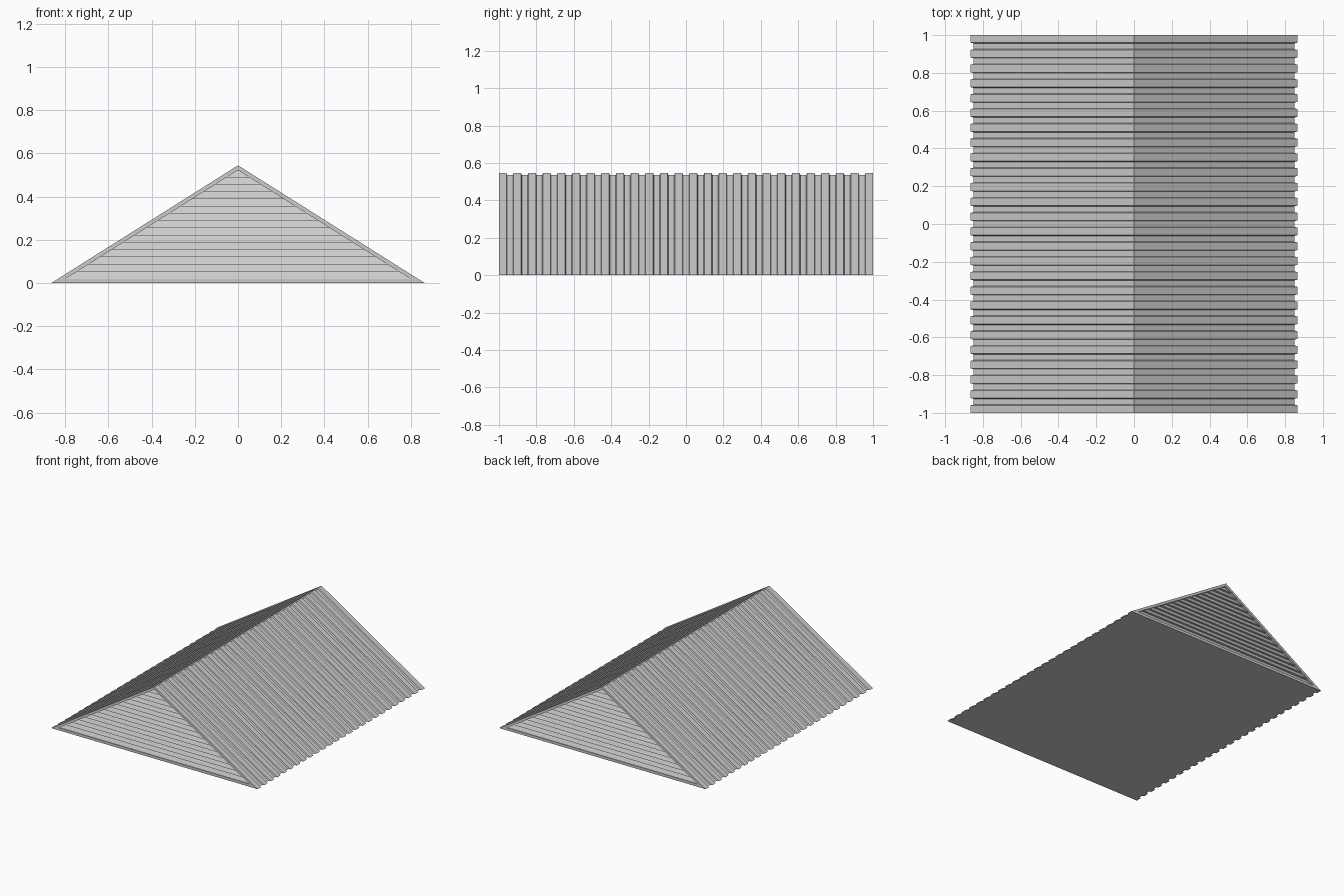
import bpy

if "Cube" in bpy.data.objects:
    bpy.data.objects.remove(bpy.data.objects["Cube"])

W, H, L = 0.865, 0.545, 1.0      # half width, height, half length
SLOPE = H / W
RIBS, RIB_W, DEPTH, BEVEL = 26, 0.04, 0.01, 0.004
SKIN, BASE = 0.022, 0.02         # roof thickness measured vertically, sill height
BOARDS = 15


def make_object(name, verts, faces):
    mesh = bpy.data.meshes.new(name)
    mesh.from_pydata(verts, [], faces)
    mesh.update()
    ob = bpy.data.objects.new(name, mesh)
    bpy.context.collection.objects.link(ob)
    bpy.context.view_layer.objects.active = ob
    bpy.ops.object.mode_set(mode='EDIT')
    bpy.ops.mesh.select_all(action='SELECT')
    bpy.ops.mesh.normals_make_consistent(inside=False)
    bpy.ops.object.mode_set(mode='OBJECT')
    return ob


def half_width(z, top):
    return max((top - z) / SLOPE, 0.0005)


# Ribbed roof: triangular tube whose outer skin steps in and out along its length
pitch = (2 * L - RIB_W) / (RIBS - 1)
profile = []
for i in range(RIBS):
    a = -L + i * pitch
    profile += [(a, 0), (a + RIB_W, 0)]
    if i < RIBS - 1:
        profile += [(a + RIB_W + BEVEL, DEPTH), (a + pitch - BEVEL, DEPTH)]

inner_top = H - SKIN
wi = half_width(BASE, inner_top)
verts, faces = [], []
for y, d in profile:
    wo = half_width(0, H - d)
    verts += [(-wo, y, 0), (0, y, H - d), (wo, y, 0),
              (-wi, y, BASE), (0, y, inner_top), (wi, y, BASE)]
for s in range(len(profile) - 1):
    a, b = s * 6, s * 6 + 6
    for o in (0, 3):
        for k in range(3):
            m = (k + 1) % 3
            faces.append((a + o + k, a + o + m, b + o + m, b + o + k))
for a in (0, (len(profile) - 1) * 6):
    for k in range(3):
        m = (k + 1) % 3
        faces.append((a + k, a + m, a + 3 + m, a + 3 + k))
make_object("ribbed_roof", verts, faces)

# Gable ends: overlapping clapboards, each with a projecting lower lip
step = (inner_top - BASE) / BOARDS
for name, side in (("front_gable_siding", -1), ("back_gable_siding", 1)):
    verts, faces = [], []
    for i in range(BOARDS):
        z0 = BASE + i * step
        z1 = z0 + step
        n = len(verts)
        for z, y in ((z0, 0.995), (z1, 0.978), (z1, 0.95), (z0, 0.95)):
            w = half_width(z, inner_top)
            verts += [(-w, side * y, z), (w, side * y, z)]
        for k in range(4):
            m = (k + 1) % 4
            faces.append((n + 2 * k, n + 2 * k + 1, n + 2 * m + 1, n + 2 * m))
        faces += [(n, n + 2, n + 4, n + 6), (n + 1, n + 3, n + 5, n + 7)]
    make_object(name, verts, faces)
